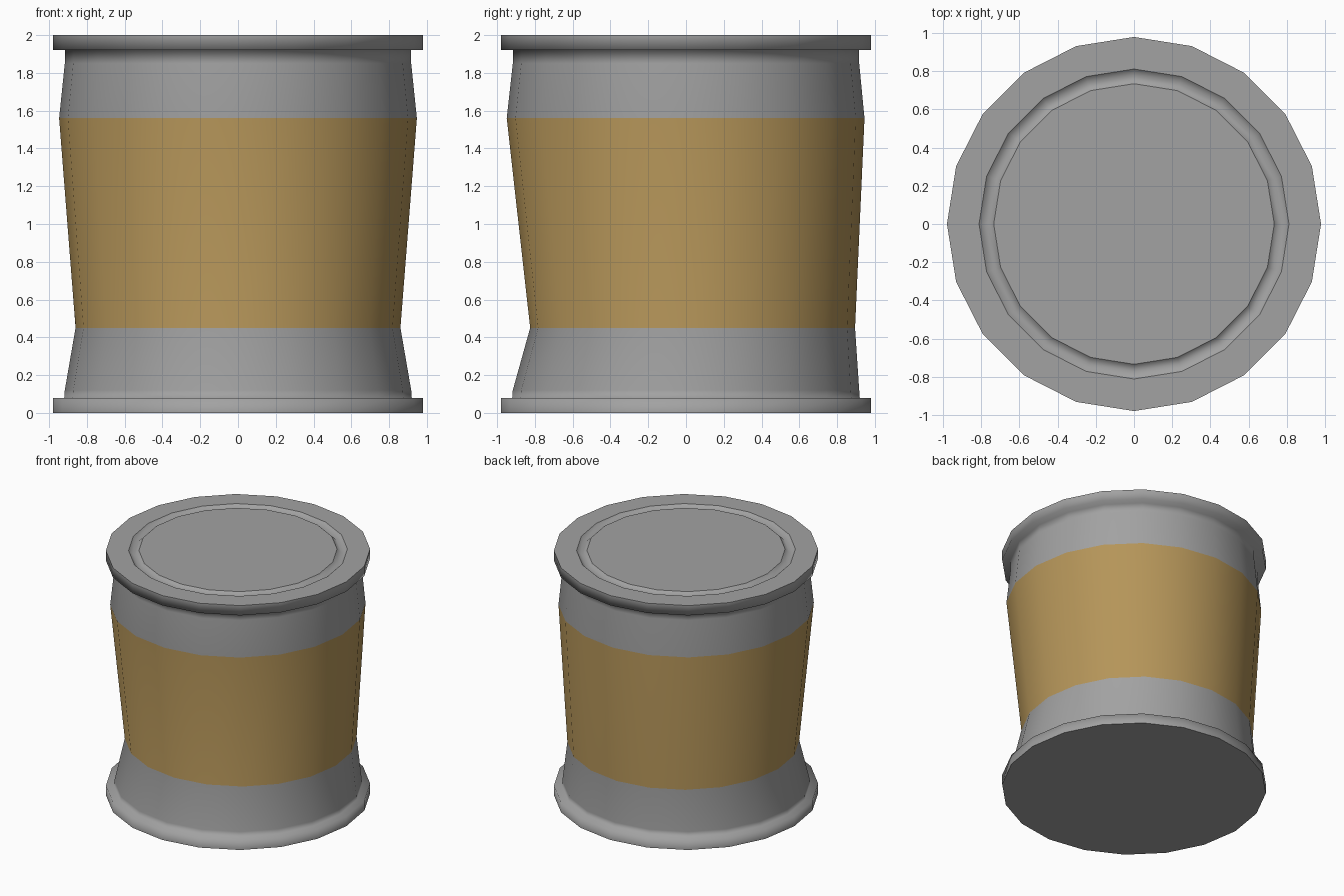
import bpy, bmesh, math

if "Cube" in bpy.data.objects:
    bpy.data.objects.remove(bpy.data.objects["Cube"])

SIDES = 20


def material(name, rgb):
    m = bpy.data.materials.new(name)
    m.diffuse_color = (*rgb, 1)
    m.use_nodes = True
    m.node_tree.nodes["Principled BSDF"].inputs["Base Color"].default_value = m.diffuse_color
    return m


METAL = material("grey metal", (0.36, 0.36, 0.36))
LABEL = material("tan label", (0.46, 0.30, 0.10))


def lathe(name, rings, cap_start=False, cap_end=False, sharp=(), label=None):
    """Skin rings of (x radius, y radius, y offset, z); the label is a ring index."""
    bm = bmesh.new()
    loops = []
    for rx, ry, oy, z in rings:
        loops.append([bm.verts.new((rx * math.cos(a), oy + ry * math.sin(a), z))
                      for a in (2 * math.pi * i / SIDES for i in range(SIDES))])
    for k, (lo, hi) in enumerate(zip(loops, loops[1:])):
        for i in range(SIDES):
            j = (i + 1) % SIDES
            f = bm.faces.new((lo[i], lo[j], hi[j], hi[i]))
            f.material_index = 1 if k == label else 0
    if cap_start:
        bm.faces.new(loops[0][::-1])
    if cap_end:
        bm.faces.new(loops[-1])
    for f in bm.faces:
        f.smooth = True
    # crisp creases around chosen rings
    for k in sharp:
        for i in range(SIDES):
            bm.edges.get((loops[k][i], loops[k][(i + 1) % SIDES])).smooth = False
    me = bpy.data.meshes.new(name)
    bm.to_mesh(me)
    bm.free()
    me.materials.append(METAL)
    me.materials.append(LABEL)
    ob = bpy.data.objects.new(name, me)
    bpy.context.collection.objects.link(ob)
    return ob


def circle(r, z):
    return (r, r, 0, z)


# Can shell: bottom, lower rim, bent wall with label band, upper rim
lathe("can_shell", [
    circle(0.98, 0), circle(0.98, 0.08), circle(0.92, 0.08), circle(0.917, 0.12),
    (0.86, 0.86, 0.035, 0.45),
    (0.947, 0.947, -0.002, 1.56),
    circle(0.917, 1.85), circle(0.917, 1.92), circle(0.98, 1.92), circle(0.98, 2.0),
], cap_start=True, sharp=(0, 9), label=4)

# Lid: flat border, pressed ring groove, flat centre
lathe("lid", [
    circle(0.98, 2.0), circle(0.812, 2.0), circle(0.773, 1.965), circle(0.735, 2.0),
], cap_end=True, sharp=(1, 3))
